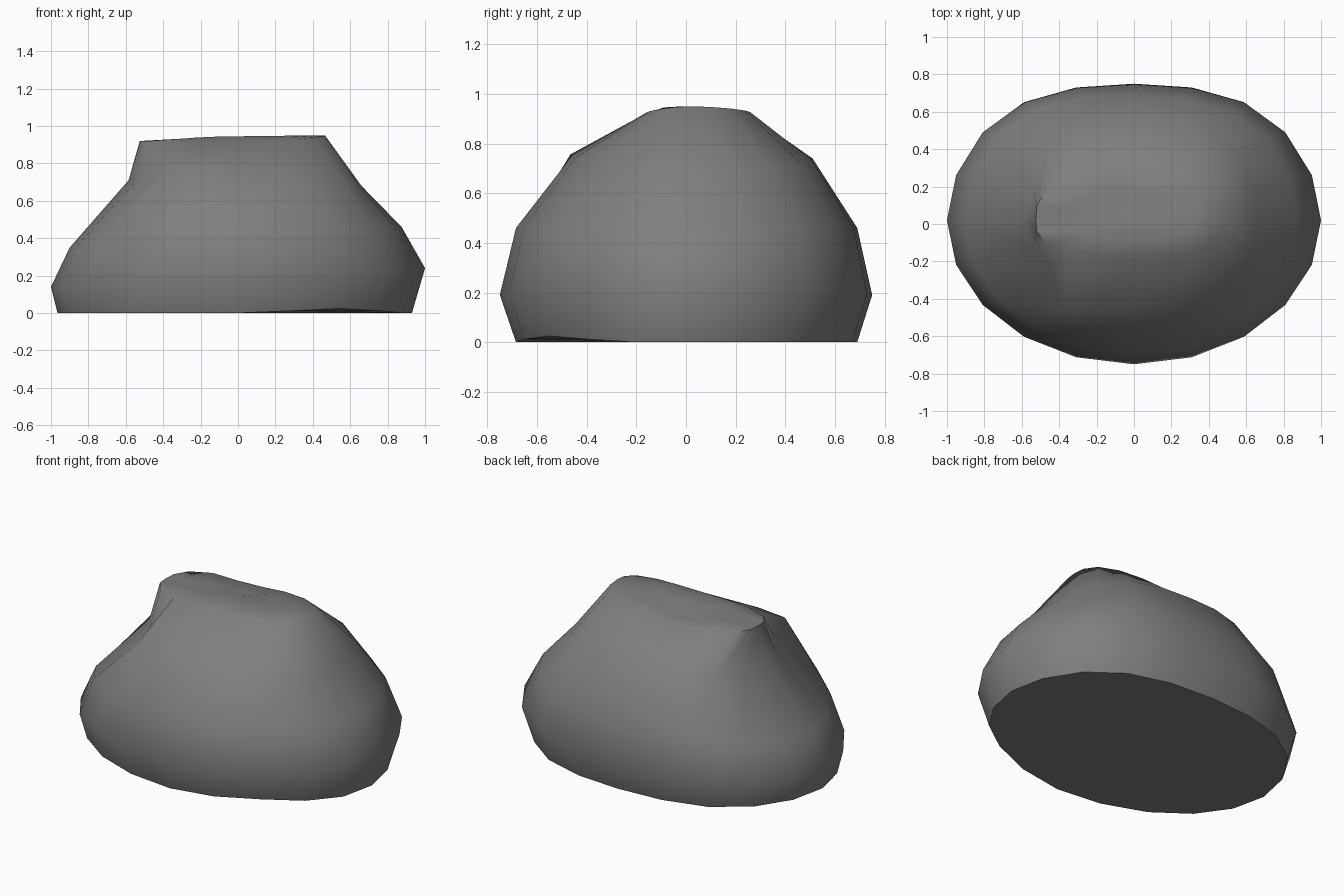
import bpy, bmesh
from math import cos, sin, pi

if "Cube" in bpy.data.objects:
    bpy.data.objects.remove(bpy.data.objects["Cube"])

SIDES = 20

# Each ring: x left, x right, y front, y back, y centre, z at left, right, front, back,
# then fullness of the diagonals and extra fullness at the back
RINGS = [
    (-0.965, 0.93, -0.685, 0.69, 0.01, 0.00, 0.00, 0.00, 0.00, 0.00, 0.04),
    (-1.00, 1.00, -0.75, 0.75, 0.02, 0.14, 0.24, 0.19, 0.19, 0.00, 0.045),
    (-0.90, 0.875, -0.685, 0.69, 0.02, 0.35, 0.46, 0.46, 0.46, 0.01, 0.045),
    (-0.585, 0.66, -0.46, 0.51, 0.02, 0.71, 0.68, 0.75, 0.74, 0.06, 0.03),
    (-0.525, 0.465, -0.165, 0.26, 0.02, 0.92, 0.95, 0.92, 0.925, 0.12, 0.00),
    (-0.36, 0.32, -0.09, 0.17, 0.03, 0.925, 0.95, 0.945, 0.93, 0.05, 0.00),
]

# Small sculpted changes: (ring, side) -> offset
TWEAKS = {
    (3, 13): (-0.01, -0.07, 0.01),   # shoulder at the front left
    (3, 14): (0.00, -0.02, 0.01),
    (3, 11): (0.03, 0.01, 0.00),
    (3, 12): (0.05, 0.03, 0.00),
    (3, 8): (0.03, 0.00, 0.00),
    (3, 9): (0.03, 0.00, 0.00),
    (0, 16): (0.00, 0.00, 0.012),    # slightly lifted foot
    (0, 17): (0.00, 0.00, 0.025),
    (0, 18): (0.00, 0.00, 0.012),
    (4, 5): (0.00, 0.00, -0.01),     # dent at the back of the top
    (4, 6): (0.00, 0.00, -0.015),
    (5, 5): (0.00, 0.00, -0.02),
    (5, 6): (0.00, 0.00, -0.025),
    (5, 7): (0.00, 0.00, -0.015),
}


def ring_point(ring, r, k):
    xl, xr, yf, yb, yc, zl, zr, zf, zb, full, back = ring
    a = 2 * pi * k / SIDES
    c, s = cos(a), sin(a)
    diagonal = sin(2 * a) ** 2
    grow = 1 + full * diagonal
    x = c * grow * (xr if c > 0 else -xl)
    y = yc + s * grow * ((yb - yc) if s > 0 else (yc - yf))
    if s > 0:
        y += back * diagonal
    z = c * c * (zr if c > 0 else zl) + s * s * (zb if s > 0 else zf)
    dx, dy, dz = TWEAKS.get((r, k), (0, 0, 0))
    return (x + dx, y + dy, z + dz)


# Boulder skin lofted from ring to ring
bm = bmesh.new()
loops = [[bm.verts.new(ring_point(ring, r, k)) for k in range(SIDES)]
         for r, ring in enumerate(RINGS)]
for lower, upper in zip(loops, loops[1:]):
    for k in range(SIDES):
        n = (k + 1) % SIDES
        bm.faces.new((lower[k], lower[n], upper[n], upper[k]))

# Flat underside and fanned top
bm.faces.new(list(reversed(loops[0])))
peak = bm.verts.new((-0.02, 0.04, 0.935))
for k in range(SIDES):
    bm.faces.new((loops[-1][k], loops[-1][(k + 1) % SIDES], peak))
bmesh.ops.recalc_face_normals(bm, faces=bm.faces[:])

mesh = bpy.data.meshes.new("boulder")
bm.to_mesh(mesh)
bm.free()
boulder = bpy.data.objects.new("boulder", mesh)
bpy.context.collection.objects.link(boulder)

# Dark stone colour
stone = bpy.data.materials.new("dark_stone")
stone.diffuse_color = (0.21, 0.21, 0.21, 1)
stone.use_nodes = True
stone.node_tree.nodes["Principled BSDF"].inputs["Base Color"].default_value = stone.diffuse_color
mesh.materials.append(stone)

# Smooth skin with a sharp bottom edge
bpy.context.view_layer.objects.active = boulder
boulder.select_set(True)
bpy.ops.object.shade_smooth_by_angle(angle=pi / 3)
